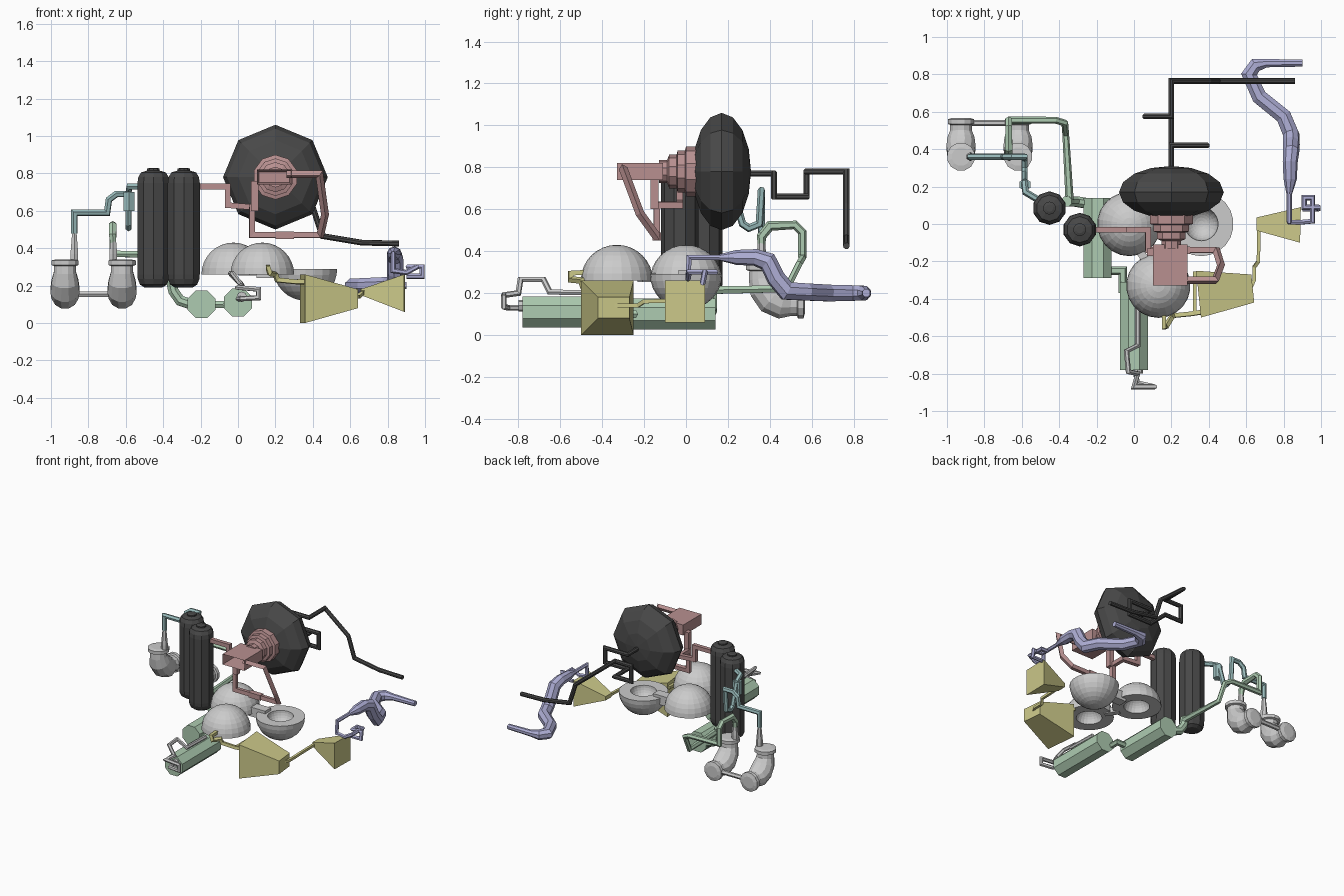
import bpy, bmesh
from math import pi, sin, cos, radians
from mathutils import Vector as V, Matrix

COL = {"charcoal": (.065, .065, .065), "pink": (.48, .28, .28), "green": (.42, .6, .44), "teal": (.32, .5, .5),
       "yellow": (.6, .58, .25), "lavender": (.42, .42, .66)}
MATS = {}
for n, c in COL.items():
    MATS[n] = bpy.data.materials.new(n)
    MATS[n].diffuse_color = (*c, 1)


def finish(name, bm, mat=None):
    bmesh.ops.remove_doubles(bm, verts=bm.verts, dist=1e-5)
    bmesh.ops.recalc_face_normals(bm, faces=bm.faces)
    me = bpy.data.meshes.new(name)
    bm.to_mesh(me)
    bm.free()
    ob = bpy.data.objects.new(name, me)
    bpy.context.collection.objects.link(ob)
    if mat:
        me.materials.append(MATS[mat])
    return ob


def skin(name, rings, mat):
    bm = bmesh.new()
    rs = [[bm.verts.new(p) for p in r] for r in rings]
    n = len(rs[0])
    for a, b in zip(rs, rs[1:]):
        for i in range(n):
            bm.faces.new((a[i], a[(i + 1) % n], b[(i + 1) % n], b[i]))
    bm.faces.new(rs[0])
    bm.faces.new(rs[-1])
    return finish(name, bm, mat)


def tube(name, pts, r, sides=4, mat=None, phase=.5):
    """Mitred pipe along a path; r is one radius or one per point."""
    pts = [V(p) for p in pts]
    rad = r if isinstance(r, (list, tuple)) else [r] * len(pts)
    dirs = [(b - a).normalized() for a, b in zip(pts, pts[1:])]
    u = V((0, 0, 1)) if abs(dirs[0].z) < .9 else V((1, 0, 0))
    u = (u - dirs[0] * u.dot(dirs[0])).normalized()
    rings = []
    for i, p in enumerate(pts):
        d = dirs[max(i - 1, 0)]
        e = dirs[min(i, len(dirs) - 1)]
        t = (d + e).normalized()
        w = d.cross(u)
        ring = []
        for k in range(sides):
            a = 2 * pi * (k + phase) / sides
            o = (u * cos(a) + w * sin(a)) * rad[i]
            ring.append(p + o - d * (o.dot(t) / max(d.dot(t), .6)))
        rings.append(ring)
        u = d.rotation_difference(e) @ u
    return skin(name, rings, mat)


def lathe(name, prof, c, axis='Z', sides=8, mat=None, phase=0):
    """Profile of (radius, height) turned about Z or Y."""
    rings = []
    for r, h in prof:
        ring = []
        for k in range(sides):
            a = 2 * pi * (k + phase) / sides
            x, y = max(r, .0005) * sin(a), max(r, .0005) * cos(a)
            ring.append(V(c) + (V((x, y, h)) if axis == 'Z' else V((x, h, y))))
        rings.append(ring)
    return skin(name, rings, mat)


# large faceted reservoir
lathe("reservoir", [(.28 * sin(i * pi / 8), -.14 * cos(i * pi / 8)) for i in range(9)],
      (.2, .17, .78), 'Y', 8, "charcoal")
# stepped neck and hollow mouth block
lathe("neck", [(.12, .08), (.12, .0), (.1, -.005), (.1, -.04), (.08, -.045), (.08, -.08), (.055, -.09), (.055, -.13)],
      (.2, 0, .78), 'Y', 10, "pink")
bm = bmesh.new()
bmesh.ops.create_cube(bm, size=1, matrix=Matrix.Translation((.193, -.22, .78)) @ Matrix.Diagonal((.185, .22, .08, 1)))
bm.faces.ensure_lookup_table()
front = min(bm.faces, key=lambda f: f.calc_center_median().y)
bmesh.ops.inset_region(bm, faces=[front], thickness=.016)
bmesh.ops.translate(bm, verts=front.verts, vec=(0, .14, 0))
finish("mouth_block", bm, "pink")
# pink square piping
tube("pink_pipe", [(-.22, -.03, .73), (-.055, -.03, .73), (-.055, -.03, .63), (.075, -.03, .62), (.075, -.14, .62),
                   (.075, -.14, .47), (.22, -.14, .47), (.44, -.14, .47), (.465, -.22, .58), (.435, -.3, .795),
                   (.26, -.3, .795)], .021, 4, "pink")
lathe("pink_drop", [(.028, 0), (.028, .16)], (.09, -.15, .6), 'Z', 4, "pink", .5)
tube("pink_sleeve", [(.2, -.14, .47), (.3, -.14, .47)], .028, 4, "pink")

# twin tanks
for i, (x, y) in enumerate([(-.452, .085), (-.29, -.03)]):
    lathe(f"tank_{i+1}", [(.05, .19), (.075, .205), (.088, .235), (.09, .26), (.09, .75), (.085, .78),
                          (.07, .805), (.035, .815), (.035, .825), (.02, .83)], (x, y, 0), 'Z', 10, "charcoal")


# hollow half-sphere cups: two facing down, one facing up
def cup(name, c, s):
    A = [i * pi / 16 for i in range(9)]
    prof = [(.172 * sin(a), s * .17 * cos(a)) for a in A] + [(.09 * cos(a), s * .09 * sin(a)) for a in A]
    return lathe(name, prof, c, 'Z', 22)


cup("cup_back", (-.025, 0, .26), 1)
cup("cup_front", (.13, -.33, .26), 1)
cup("cup_upturned", (.36, 0, .29), -1)
tube("cup_link", [(.1, 0, .275), (.255, 0, .275)], .05, 4)
tube("cup_link_front", [(.02, -.13, .275), (.08, -.22, .275)], .03, 4)

# green octagonal canisters with their joint
for n, x, z, y0, y1 in [("canister_back", -.195, .1, -.29, .14), ("canister_front", 0, .11, -.78, -.31)]:
    lathe(n, [(.08, y0), (.08, y1)], (x, 0, z), 'Y', 8, "green", .5)
tube("canister_joint", [(-.15, -.25, .1), (-.06, -.25, .1), (-.06, -.37, .1)], .022, 6, "green")
tube("tank_outlet", [(-.36, .12, .24), (-.345, .12, .17), (-.31, .12, .12), (-.25, .11, .1)], .03, 8, "green")
tube("green_hose", [(-.665, .36, .38), (-.67, .36, .47), (-.67, .4, .52), (-.67, .52, .525), (-.67, .555, .49),
                    (-.67, .555, .37), (-.42, .555, .365), (-.37, .54, .34), (-.365, .48, .22), (-.345, .14, .215),
                    (-.35, .12, .2)],
     [.014, .022, .023, .02, .02, .02, .018, .018, .018, .022, .025], 6, "green")

# flanged elbow joints with spouts and bar
EL = [(.36, .34, .05), (.36, .335, .076), (.36, .31, .076), (.36, .305, .06), (.36, .27, .062), (.375, .22, .075),
      (.41, .175, .08), (.46, .15, .075), (.5, .148, .06), (.53, .148, .06), (.535, .148, .073), (.56, .148, .073),
      (.568, .148, .045)]
for i, x in enumerate([-.925, -.62]):
    ob = tube(f"elbow_{i+1}", [(x, y, z) for y, z, _ in EL], [e[2] for e in EL], 12)
    sx = (-.875, -.667)[i]
    tube(f"spout_{i+1}", [(sx, .36, .32), (sx, .36, .37), (sx, .36, .49)], [.024, .024, .013], 6)
tube("elbow_bar", [(-.9, .54, .155), (-.64, .54, .155)], .017, 6)

# teal hose
tube("teal_hose", [(-.48, .11, .73), (-.58, .17, .73), (-.585, .22, .7), (-.585, .27, .53), (-.585, .3, .51),
                   (-.585, .35, .53), (-.585, .36, .69), (-.65, .36, .69), (-.69, .36, .66), (-.7, .36, .59),
                   (-.875, .36, .59), (-.875, .36, .48)], .018, 6, "teal")
lathe("teal_valve", [(.033, .6), (.033, .7)], (-.583, .21, 0), 'Z', 6, "teal")


# yellow tapered horns and thin pipes
def horn(name, a, ha, b, hb):
    q = [(-1, -1), (1, -1), (1, 1), (-1, 1)]
    rings = []
    lean = V(b) - V(a)
    for c, (hy, hz) in ((a, ha), (b, hb)):
        rings.append([V(c) + V((-hy * s * lean.y / lean.x, hy * s, hz * t)) for s, t in q])
    return skin(name, rings, "yellow")


horn("horn_large", (.345, -.375, .13), (.125, .13), (.635, -.345, .13), (.075, .05))
horn("horn_small", (.89, -.005, .16), (.095, .1), (.655, .0, .165), (.035, .015))
tube("horn_pipe", [(.62, -.35, .14), (.643, -.3, .14), (.643, -.23, .14), (.665, -.2, .16), (.668, 0, .165)],
     .013, 4, "yellow")
tube("yellow_pipe", [(.16, -.46, .3), (.16, -.55, .295), (.17, -.55, .265), (.2, -.5, .26), (.21, -.49, .23),
                     (.31, -.48, .22), (.37, -.47, .22)], .016, 4, "yellow")
tube("yellow_side_pipe", [(.325, -.48, .225), (.325, -.265, .225), (.37, -.265, .225)], .014, 4, "yellow")

# lavender exhaust, thick body and thin curled end
tube("lavender_pipe", [(.9, .86, .2), (.71, .86, .2), (.65, .85, .2), (.615, .8, .2), (.67, .68, .2), (.8, .575, .205),
                       (.84, .48, .21), (.842, .43, .27), (.84, .39, .35), (.835, .33, .37), (.835, .24, .37),
                       (.83, .16, .37)],
     [.02, .024, .037, .04, .043, .044, .045, .045, .044, .04, .036, .015], 8, "lavender")
tube("lavender_curl", [(.83, .19, .37), (.83, .015, .37), (.83, .01, .28), (.9, .01, .27), (.955, .015, .3),
                       (.955, .14, .3), (.91, .14, .3), (.91, .09, .3), (.985, .09, .3), (.985, .08, .25),
                       (.9, .08, .25)], .014, 6, "lavender")

# dark zigzag pipe behind the reservoir
tube("zigzag_pipe", [(.2, .28, .77), (.2, .42, .77), (.39, .42, .77), (.39, .42, .66), (.2, .42, .66), (.2, .575, .66),
                     (.06, .575, .66), (.06, .575, .78), (.2, .575, .78), (.2, .765, .78), (.4, .765, .62),
                     (.45, .765, .465), (.66, .765, .43), (.86, .765, .425)], .016, 8, "charcoal")

# small grey front tap
tube("front_pipe", [(.02, -.42, .2), (.02, -.65, .205), (-.04, -.68, .265), (-.03, -.79, .265), (.02, -.8, .2),
                    (.0, -.87, .19), (.11, -.87, .18), (.11, -.87, .135), (.02, -.85, .13), (.0, -.77, .13)], .014, 6)
lathe("front_collar", [(.028, -.8), (.028, -.775)], (.02, 0, .14), 'Y', 8)
